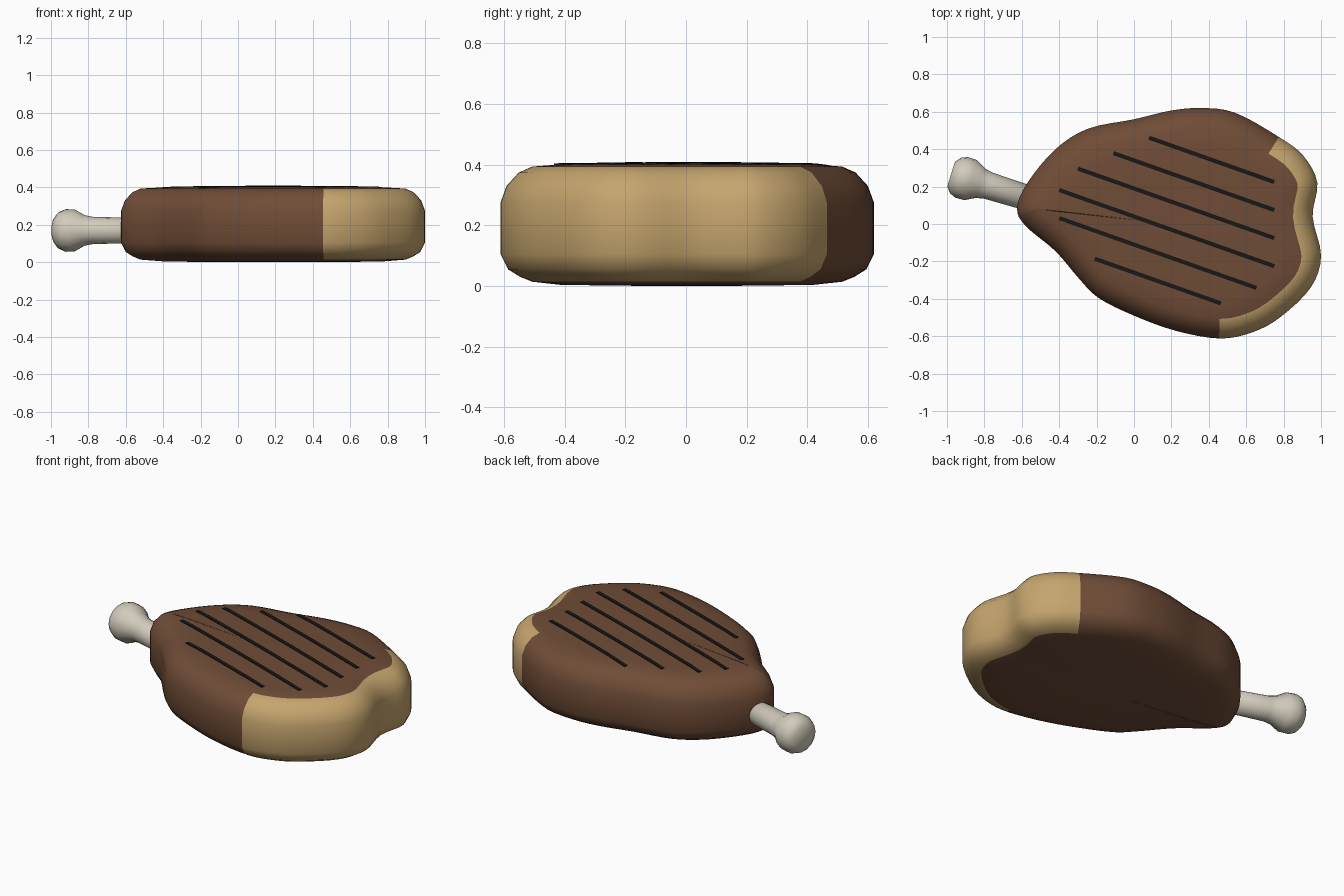
import bpy, bmesh, math
from mathutils import Vector
from mathutils.bvhtree import BVHTree

cube = bpy.data.objects.get("Cube")
if cube:
    bpy.data.objects.remove(cube, do_unlink=True)


def material(name, rgb):
    m = bpy.data.materials.new(name)
    m.use_nodes = True
    m.diffuse_color = (*rgb, 1)
    node = next(n for n in m.node_tree.nodes if n.type == 'BSDF_PRINCIPLED')
    node.inputs["Base Color"].default_value = (*rgb, 1)
    return m


MEAT = material("cooked brown", (0.16, 0.073, 0.038))
FAT = material("fat tan", (0.56, 0.375, 0.155))
BONE = material("bone ivory", (0.64, 0.60, 0.50))
CHAR = material("char black", (0.010, 0.009, 0.008))


def finish(name, bm, mats, smooth=True):
    bmesh.ops.recalc_face_normals(bm, faces=bm.faces)
    mesh = bpy.data.meshes.new(name)
    bm.to_mesh(mesh)
    bm.free()
    for m in mats:
        mesh.materials.append(m)
    for p in mesh.polygons:
        p.use_smooth = smooth
    obj = bpy.data.objects.new(name, mesh)
    bpy.context.collection.objects.link(obj)
    return obj


def bridge(bm, a, b):
    n = len(a)
    return [bm.faces.new((a[i], a[(i + 1) % n], b[(i + 1) % n], b[i])) for i in range(n)]


def smooth_loop(points, steps):
    # closed Catmull-Rom curve through the points
    pts = [Vector(p) for p in points]
    n, out = len(pts), []
    for i in range(n):
        a, b, c, d = (pts[(i + k) % n] for k in (-1, 0, 1, 2))
        for s in range(steps):
            t = s / steps
            out.append(0.5 * (2 * b + (c - a) * t + (2 * a - 5 * b + 4 * c - d) * t ** 2
                              + (3 * b - a - 3 * c + d) * t ** 3))
    return out


# Steak outline, clockwise from the bone
OUTLINE = [(-.625, .085), (-.57, .22), (-.42, .40), (-.245, .51), (0, .56), (.19, .605),
           (.355, .62), (.54, .595), (.775, .465), (.905, .365), (.98, .22), (.955, .04),
           (1, -.17), (.945, -.34), (.78, -.50), (.63, -.58), (.455, -.612), (.22, -.57),
           (0, -.49), (-.19, -.395), (-.3, -.285), (-.42, -.145), (-.58, -.01)]
STEPS = 4
FAT_START, FAT_END = 8 * STEPS, 16 * STEPS
loop = smooth_loop(OUTLINE, STEPS)
count = len(loop)
center = Vector((0.2, 0.0))


def inset(amount):
    ring = []
    for i, p in enumerate(loop):
        d = (loop[(i + 2) % count] - loop[i - 2]).normalized()
        ring.append(p + Vector((d.y, -d.x)) * amount)
    return ring


# Steak: rounded rim rings, with gently domed top and bottom
bm = bmesh.new()
rim = [(.105, .014), (.065, .03), (.025, .055), (0, .105),
       (0, .275), (.02, .33), (.06, .374), (.105, .394)]
rings = [[bm.verts.new((p.x, p.y, z)) for p in inset(off)] for off, z in rim]
for a, b in zip(rings, rings[1:]):
    for i, f in enumerate(bridge(bm, a, b)):
        f.material_index = int(FAT_START <= i < FAT_END)
for edge, levels in ((rings[0], (.004, .001, 0)), (rings[-1], (.401, .404, .406))):
    start, prev = [v.co.xy for v in edge], edge
    for scale, z in zip((.82, .45), levels):
        ring = [bm.verts.new((*center.lerp(p, scale), z)) for p in start]
        bridge(bm, prev, ring)
        prev = ring
    tip = bm.verts.new((*center, levels[-1]))
    for i in range(count):
        bm.faces.new((prev[i], prev[(i + 1) % count], tip))
bmesh.ops.recalc_face_normals(bm, faces=bm.faces)
surface = BVHTree.FromBMesh(bm)
finish("steak", bm, [MEAT, FAT])

# Grill marks: thin parallel bars following the top surface
SLOPE = -0.354
across = Vector((-SLOPE, 1)).normalized() * 0.011
spans = [(.08, .75), (-.11, .75), (-.4 + .1, .75), (-.4, .75), (-.4, .655), (-.21, .465)]
bm = bmesh.new()
for k, (x0, x1) in enumerate(spans):
    prev = None
    for s in range(13):
        x = x0 + (x1 - x0) * s / 12
        mid = Vector((x, 0.49 - 0.15 * k + SLOPE * x))
        z = surface.ray_cast(Vector((*mid, 1)), Vector((0, 0, -1)))[0].z
        section = [bm.verts.new((*(mid + across * side), z + h))
                   for side, h in ((-1, -.005), (1, -.005), (1, .004), (-1, .004))]
        if prev:
            bridge(bm, prev, section)
        else:
            bm.faces.new(section)
        prev = section
    bm.faces.new(prev)
finish("grill_marks", bm, [CHAR], smooth=False)

# Bone: lathed knob and shaft lying along its axis
bm = bmesh.new()
axis = Vector((0.955, -0.297, 0)).normalized()
side = Vector((-axis.y, axis.x, 0))
end = Vector((-0.978, 0.267, 0.17))
prev = None
for t, r in ((0, .068), (.025, .1), (.06, .114), (.11, .112), (.165, .082), (.21, .073), (.6, .064)):
    ring = []
    for i in range(16):
        a = math.tau * i / 16
        ring.append(bm.verts.new(end + axis * t + side * r * math.cos(a)
                                 + Vector((0, 0, r * math.sin(a)))))
    if prev:
        bridge(bm, prev, ring)
    else:
        bm.faces.new(ring)
    prev = ring
bm.faces.new(prev)
finish("bone", bm, [BONE])
